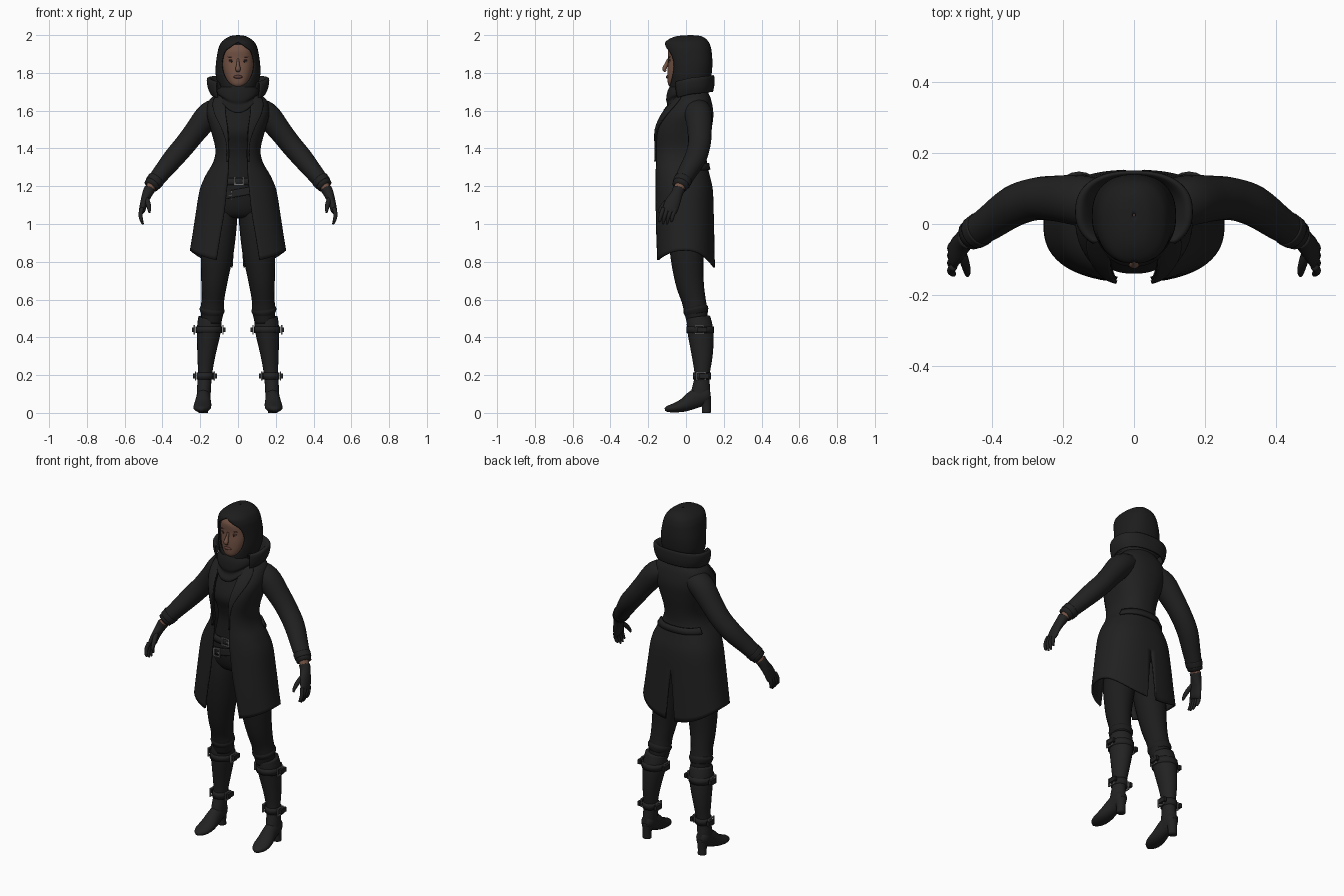
import bpy, bmesh, math
from mathutils import Vector, Matrix

cube = bpy.data.objects.get("Cube")
if cube:
    bpy.data.objects.remove(cube)


def material(name, r, g, b):
    m = bpy.data.materials.new(name)
    m.use_nodes = True
    m.diffuse_color = (r, g, b, 1)
    m.node_tree.nodes["Principled BSDF"].inputs["Base Color"].default_value = (r, g, b, 1)
    return m


COAT = material("charcoal cloth", .015, .015, .015)
CLOTH = material("black cloth", .012, .012, .012)
LEATHER = material("black leather", .016, .016, .016)
SKIN = material("brown skin", .17, .085, .058)
LIPS = material("dark lips", .11, .045, .038)
EYES = material("eye white", .22, .2, .18)
METAL = material("grey metal", .16, .16, .16)


def finish(name, bm, mat, mirror=True, smooth=True, thick=0):
    me = bpy.data.meshes.new(name)
    bm.to_mesh(me)
    bm.free()
    me.materials.append(mat)
    if smooth:
        me.shade_smooth()
    ob = bpy.data.objects.new(name, me)
    bpy.context.collection.objects.link(ob)
    if mirror:
        ob.modifiers.new("Mirror", "MIRROR").merge_threshold = .002
    if thick:
        mod = ob.modifiers.new("Thickness", "SOLIDIFY")
        mod.thickness = thick
    return ob


def spline(rows, s):
    """Smooth interpolation through a list of equal-length rows."""
    n = len(rows)
    i = max(0, min(int(s), n - 2))
    t = s - i
    pick = [rows[max(0, min(n - 1, i + k))] for k in (-1, 0, 1, 2)]
    return [b + .5 * t * (c - a + t * (2*a - 5*b + 4*c - d + t * (3*(b - c) + d - a)))
            for a, b, c, d in zip(*pick)]


def surf(rows, s, a, off=0):
    """Point on a half body; rows hold height, half width, front, back, front gap."""
    z, rx, f, b, g = spline(rows, s)
    p = .85
    rx += off
    th0 = math.asin(max(0, min(1, g / rx)) ** (1 / p))
    th = th0 + (math.pi - th0) * a
    c = math.cos(th)
    x = rx * max(0, math.sin(th)) ** p
    y = (f + b) / 2 - ((b - f) / 2 + off) * math.copysign(abs(c) ** p, c)
    return Vector((x if x > .001 else 0, y, z)), c


def shell(name, rows, mat, shape=None, a0=0, a1=1, s0=0, s1=None, off=0, thick=0, nu=24, per=4):
    """Mirrored garment surface; shape may move each point."""
    s1 = len(rows) - 1 if s1 is None else s1
    nv = max(2, int((s1 - s0) * per))
    bm = bmesh.new()
    grid = []
    for j in range(nv + 1):
        s = s0 + (s1 - s0) * j / nv
        hi = a1(j / nv) if callable(a1) else a1
        line = []
        for i in range(nu + 1):
            co, c = surf(rows, s, a0 + (hi - a0) * i / nu, off)
            if shape:
                shape(co, c)
            line.append(bm.verts.new(co))
        grid.append(line)
    for p, q in zip(grid, grid[1:]):
        for i in range(nu):
            bm.faces.new((p[i], q[i], q[i + 1], p[i + 1]))
    return finish(name, bm, mat, thick=thick)


def tube(name, pts, mat, ref=(0, 1, 0), mirror=True, per=4, seg=20):
    """Elliptical limb through points of x, y, z, side radius, depth radius."""
    bm = bmesh.new()
    steps = (len(pts) - 1) * per
    path = [spline(pts, k / per) for k in range(steps + 1)]
    rings = []
    for k, p in enumerate(path):
        t = (Vector(path[min(k + 1, steps)][:3]) - Vector(path[max(k - 1, 0)][:3])).normalized()
        side = Vector(ref).cross(t).normalized()
        up = t.cross(side)
        ang = [math.tau * i / seg for i in range(seg)]
        rings.append([bm.verts.new(Vector(p[:3]) + side * p[3] * math.cos(w) + up * p[4] * math.sin(w))
                      for w in ang])
    for p, q in zip(rings, rings[1:]):
        for i in range(seg):
            bm.faces.new((p[i - 1], p[i], q[i], q[i - 1]))
    bm.faces.new(rings[0][::-1])
    bm.faces.new(rings[-1])
    bmesh.ops.recalc_face_normals(bm, faces=bm.faces[:])
    return finish(name, bm, mat, mirror)


def blob(name, at, size, mat, mirror=True):
    bm = bmesh.new()
    bmesh.ops.create_uvsphere(bm, u_segments=16, v_segments=10, radius=1,
                              matrix=Matrix.Translation(at) @ Matrix.Diagonal((*size, 1)))
    return finish(name, bm, mat, mirror)


def boxes(name, at, parts, mat, turn=0, mirror=True):
    """Boxes given as centre and size, turned about the vertical at one place."""
    bm = bmesh.new()
    for c, d in parts:
        bmesh.ops.create_cube(bm, size=1, matrix=Matrix.Translation(at) @ Matrix.Rotation(turn, 4, "Z")
                              @ Matrix.Translation(c) @ Matrix.Diagonal((*d, 1)))
    return finish(name, bm, mat, mirror, smooth=False)


def buckle(name, at, w, h, turn=0, mirror=True):
    bar = .007
    parts = [((sx * w / 2, 0, 0), (bar, bar, h)) for sx in (-1, 1)]
    parts += [((0, 0, sz * h / 2), (w + bar, bar, bar)) for sz in (-1, 1)]
    parts.append(((w / 4, 0, 0), (w / 2, bar, bar)))
    return boxes(name, at, parts, METAL, turn, mirror)


# Long open coat with dipping hem and a back vent
coat_rows = [(1.73, .07, -.03, .10, .05), (1.69, .115, -.045, .12, .062), (1.65, .155, -.075, .135, .068),
             (1.58, .165, -.13, .145, .065), (1.5, .145, -.163, .135, .055), (1.4, .12, -.165, .115, .05),
             (1.33, .13, -.165, .11, .05), (1.26, .17, -.165, .125, .053), (1.18, .203, -.165, .142, .06),
             (1.05, .225, -.165, .147, .075), (.95, .24, -.165, .15, .095), (.86, .255, -.163, .153, .115)]


def coat_hem(co, c):
    w = max(0, min(1, (1.06 - co.z) / .2))
    if c < 0:
        co.x = max(co.x, .03 * w)
    co.z -= w * w * c * c * (.06 if c > 0 else .09)


shell("coat", coat_rows, COAT, coat_hem, thick=.009, nu=32)
shell("lapel", coat_rows, COAT, s0=1.2, s1=6, off=.009, thick=.008, nu=8,
      a1=lambda v: .03 + .2 * math.sin(math.pi * min(1, v + .25)) ** .8 * (1 - v))
shell("waist_back_strap", coat_rows, COAT, a0=.62, s0=6.1, s1=6.6, off=.012, thick=.012)
collar_rows = [(1.70, .095, -.05, .11, .075), (1.745, .115, -.055, .125, .085), (1.785, .145, -.07, .14, .1),
               (1.78, .165, -.08, .15, .115), (1.735, .16, -.08, .15, .115), (1.70, .145, -.075, .143, .11)]


def collar_slope(co, c):
    co.z -= .04 * max(0, c) + .012 * (1 - abs(c))


shell("coat_collar", collar_rows, COAT, collar_slope, thick=.008)

# Sleeves, wrists and gloves
tube("sleeve", [(.08, .05, 1.615, .055, .07), (.15, .065, 1.58, .068, .072), (.225, .072, 1.49, .06, .064),
                (.28, .07, 1.42, .057, .06), (.34, .05, 1.35, .055, .058), (.405, .005, 1.27, .047, .05),
                (.462, -.033, 1.2, .04, .042)], COAT)
tube("cuff_strap", [(.433, -.014, 1.236, .047, .049), (.45, -.025, 1.215, .045, .047)], COAT)
tube("wrist", [(.45, -.025, 1.215, .027, .03), (.478, -.045, 1.165, .024, .028)], SKIN)
tube("glove_palm", [(.468, -.038, 1.185, .03, .033), (.48, -.048, 1.16, .027, .031),
                    (.497, -.07, 1.115, .02, .04), (.507, -.085, 1.075, .017, .04),
                    (.51, -.09, 1.06, .01, .034)], LEATHER)
for i, tip in enumerate((1.015, 1.0, .998, 1.015)):
    y = -.119 + .021 * i
    tube("glove_finger", [(.508, y, 1.085, .011, .012), (.516, y - .012, 1.05, .011, .011),
                          (.511, y - .02, 1.02, .009, .009), (.503, y - .024, tip, .005, .005)],
         LEATHER, seg=10)
tube("glove_thumb", [(.488, -.075, 1.14, .014, .014), (.476, -.11, 1.11, .013, .013),
                     (.47, -.135, 1.08, .01, .01), (.469, -.145, 1.06, .005, .005)], LEATHER, seg=10)

# Shirt, hips and belts
body_rows = [(1.7, .06, -.04, .06, 0), (1.6, .12, -.09, .12, 0), (1.5, .125, -.14, .11, 0),
             (1.42, .1, -.12, .09, 0), (1.34, .1, -.105, .09, 0), (1.2, .13, -.115, .11, 0),
             (1.1, .14, -.11, .12, 0), (1.04, .11, -.08, .1, 0), (1.03, .01, -.02, .03, 0)]
shell("shirt", body_rows, CLOTH, s1=5)
shell("trouser_hips", body_rows, CLOTH, s0=5)
shell("upper_belt", body_rows, LEATHER, s0=4.68, s1=4.95, off=.008, thick=.008)
low = shell("lower_belt", [(.02, .145, -.124, .125, 0), (-.02, .15, -.124, .13, 0)], LEATHER, thick=.008)
low.location.z = 1.165
low.rotation_euler.y = -.18
buckle("upper_belt_buckle", (.005, -.126, 1.228), .045, .042, mirror=False)
buckle("lower_belt_buckle", (-.052, -.127, 1.152), .035, .045, mirror=False)

# Head and face
head_rows = [(1.715, .02, -.065, -.01, 0), (1.735, .046, -.092, .03, 0), (1.77, .066, -.098, .05, 0),
             (1.82, .08, -.098, .07, 0), (1.87, .085, -.094, .08, 0), (1.92, .08, -.096, .08, 0),
             (1.95, .06, -.08, .07, 0)]
shell("head", head_rows[::-1], SKIN)
tube("nose", [(0, -.092, 1.872, .006, .008), (0, -.104, 1.845, .008, .01), (0, -.115, 1.82, .014, .011),
              (0, -.106, 1.808, .009, .006)], SKIN, mirror=False)
blob("lips", (0, -.097, 1.779), (.024, .009, .009), LIPS, False)
blob("eye", (.034, -.085, 1.86), (.013, .006, .005), EYES)
blob("iris", (.034, -.09, 1.86), (.005, .003, .005), CLOTH)
blob("eyelid", (.034, -.084, 1.867), (.017, .008, .005), LIPS)
blob("eyebrow", (.036, -.086, 1.885), (.02, .006, .003), LIPS)

# Hood with face opening, and draped scarf
hood_rows = [(2.0, .004, .02, .03, 0), (1.993, .045, -.055, .085, 0), (1.968, .083, -.105, .117, 0),
             (1.94, .1, -.112, .13, .035), (1.91, .108, -.108, .136, .072), (1.85, .117, -.095, .14, .087),
             (1.79, .118, -.09, .135, .076), (1.745, .108, -.088, .125, .045), (1.72, .098, -.088, .12, 0),
             (1.67, .085, -.085, .11, 0)]
shell("hood", hood_rows, CLOTH, thick=.008)


def scarf_point(co, c):
    co.z -= .05 * max(0, c) ** 3 * min(1, max(0, (1.73 - co.z) / .06))


shell("scarf", [(1.735, .085, -.08, .1, 0), (1.715, .108, -.098, .115, 0), (1.69, .112, -.105, .12, 0),
                (1.675, .098, -.1, .112, 0), (1.655, .104, -.118, .118, 0), (1.64, .095, -.12, .112, 0)],
      CLOTH, scarf_point, thick=.008)

# Legs and heeled boots
tube("trouser_leg", [(.07, .01, 1.13, .07, .09), (.088, .005, 1.0, .082, .1), (.11, .005, .85, .086, .09),
                     (.125, .018, .7, .07, .076), (.133, .04, .6, .06, .064), (.136, .05, .55, .062, .062),
                     (.14, .06, .48, .052, .055)], CLOTH)
tube("knee_fold", [(.135, .047, .565, .055, .058), (.137, .052, .545, .067, .067),
                   (.14, .058, .52, .056, .06)], CLOTH)
tube("boot_shaft", [(.148, .066, .505, .062, .062), (.152, .072, .46, .064, .068), (.158, .08, .4, .06, .067),
                    (.168, .086, .3, .047, .055), (.175, .085, .2, .037, .04), (.18, .08, .13, .037, .048),
                    (.182, .075, .08, .036, .055)], LEATHER)
tube("boot_foot", [(.182, .128, .1, .024, .026), (.182, .105, .095, .036, .045), (.183, .05, .075, .038, .05),
                   (.187, -.01, .042, .046, .036), (.191, -.06, .027, .045, .025),
                   (.193, -.095, .021, .03, .017), (.193, -.112, .018, .01, .008)], LEATHER, ref=(0, 0, 1))
tube("boot_heel", [(.182, .1, .085, .034, .034), (.183, .107, .04, .025, .025),
                   (.183, .108, 0, .025, .023)], LEATHER)
for z, cx, cy, r in ((.44, .155, .075, .07), (.195, .175, .085, .044)):
    tube("boot_strap", [(cx, cy, z + .018, r, r + .003), (cx, cy, z - .018, r, r + .003)], LEATHER, per=1)
    for sx in (-1, 1):
        x = cx + sx * (r + .006)
        buckle("boot_buckle", (x, cy - .005, z), .045, .042, math.pi / 2)
        boxes("strap_tail", (x, cy + .012, z), [((sx * .005, 0, 0), (.016, .05, .025))], LEATHER)
